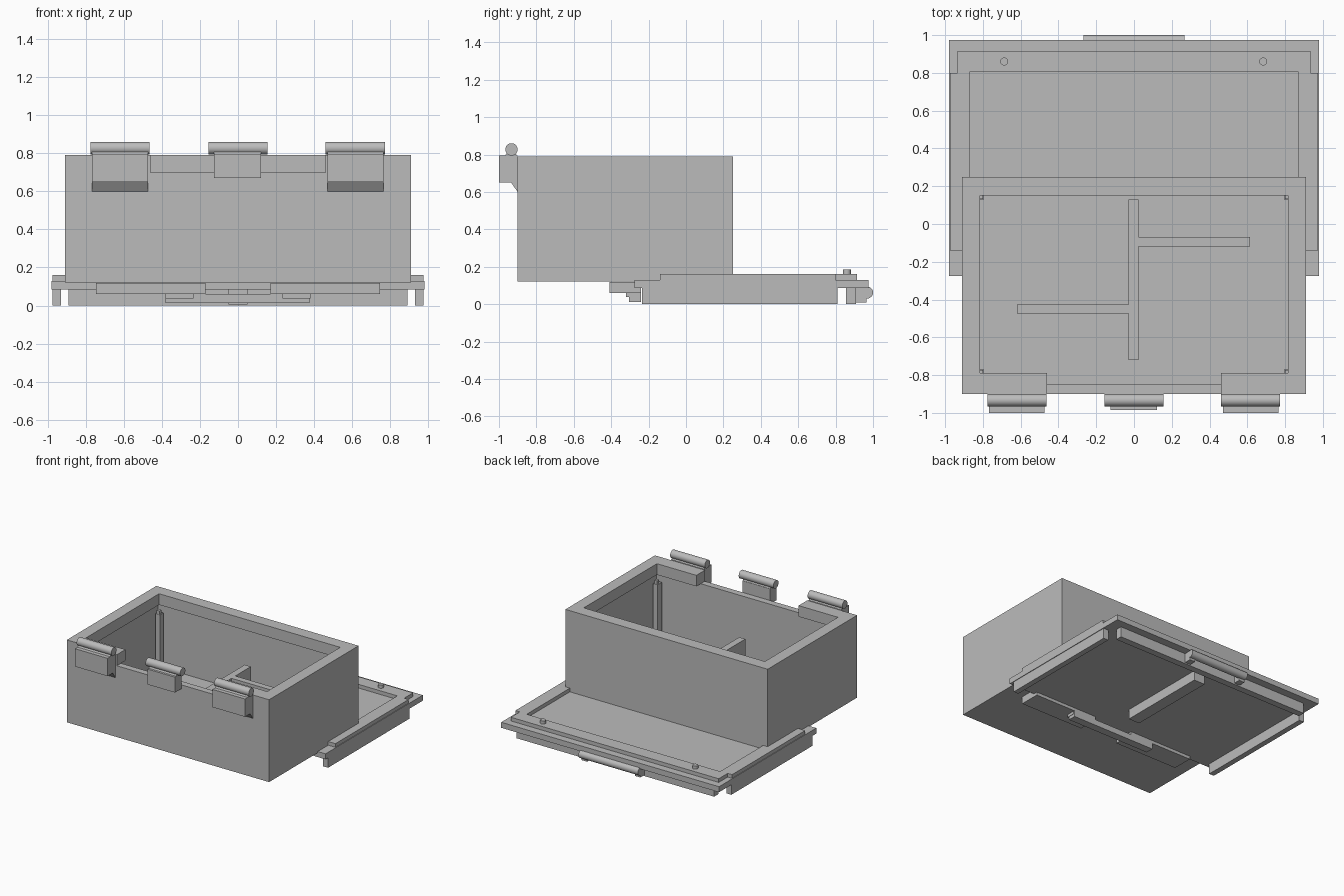
import bpy, bmesh, math
from mathutils import Vector

if "Cube" in bpy.data.objects:
    bpy.data.objects.remove(bpy.data.objects["Cube"])

grey = bpy.data.materials.new("plain grey")
grey.diffuse_color = (0.5, 0.5, 0.5, 1)
grey.use_nodes = True
grey.node_tree.nodes["Principled BSDF"].inputs["Base Color"].default_value = grey.diffuse_color


def finish(name, bm):
    bmesh.ops.recalc_face_normals(bm, faces=bm.faces)
    me = bpy.data.meshes.new(name)
    bm.to_mesh(me)
    bm.free()
    ob = bpy.data.objects.new(name, me)
    me.materials.append(grey)
    bpy.context.collection.objects.link(ob)
    return ob


def prism(name, pts, axis, lo, hi):
    """Extrude a flat outline: 'z' takes (x, y) points, 'x' takes (y, z) points."""
    bm = bmesh.new()
    place = (lambda p: (p[0], p[1], lo)) if axis == 'z' else (lambda p: (lo, p[0], p[1]))
    face = bm.faces.new([bm.verts.new(place(p)) for p in pts])
    ext = bmesh.ops.extrude_face_region(bm, geom=[face])
    move = Vector((0, 0, hi - lo)) if axis == 'z' else Vector((hi - lo, 0, 0))
    bmesh.ops.translate(bm, vec=move,
                        verts=[g for g in ext['geom'] if isinstance(g, bmesh.types.BMVert)])
    return finish(name, bm)


def box(name, x, y, z):
    return prism(name, [(x[0], y[0]), (x[1], y[0]), (x[1], y[1]), (x[0], y[1])], 'z', *z)


def sides(name, x, y, z):
    """The same box on the right and mirrored on the left."""
    box(name + "_right", x, y, z)
    box(name + "_left", (-x[1], -x[0]), y, z)


def rod(name, loc, r, length, along_x=True):
    rot = (0, math.pi / 2, 0) if along_x else (0, 0, 0)
    bpy.ops.mesh.primitive_cylinder_add(vertices=40, radius=r, depth=length,
                                        location=loc, rotation=rot)
    ob = bpy.context.object
    ob.name = name
    ob.data.materials.append(grey)
    bpy.ops.object.shade_smooth_by_angle()


# Case body: open tray with even walls
bm = bmesh.new()
bmesh.ops.create_cube(bm, size=1)
for v in bm.verts:
    v.co = Vector((v.co.x * 1.82, v.co.y * 1.15 - 0.325, 0.12 if v.co.z < 0 else 0.70))
top = max(bm.faces, key=lambda f: f.calc_center_median().z)
bmesh.ops.inset_region(bm, faces=[top], thickness=0.075)
down = bmesh.ops.extrude_face_region(bm, geom=[top])
bmesh.ops.translate(bm, vec=(0, 0, -0.53),
                    verts=[g for g in down['geom'] if isinstance(g, bmesh.types.BMVert)])
if top.is_valid:
    bmesh.ops.delete(bm, geom=[top], context='FACES_ONLY')
finish("case_body", bm)

# Thicker rim, open in the middle of the front
half = [(0.46, -0.9), (0.91, -0.9), (0.91, 0.25)]
inner = [(0.815, 0.15), (0.815, -0.79), (0.46, -0.79)]
mirror = lambda pts: [(-x, y) for x, y in reversed(pts)]
prism("case_rim", half + mirror(half) + mirror(inner) + inner, 'z', 0.70, 0.79)

# Corner posts with small pegs
for y0, y1, py in ((0.13, 0.175, 0.145), (-0.825, -0.77, -0.785)):
    sides("corner_post", (0.795, 0.835), (y0, y1), (0.17, 0.63))
    sides("post_peg", (0.80, 0.825), (py - 0.012, py + 0.012), (0.63, 0.66))

# Inner dividers
box("long_divider", (-0.03, 0.025), (-0.72, 0.13), (0.17, 0.43))
box("right_divider", (0.025, 0.615), (-0.12, -0.07), (0.17, 0.43))
box("left_divider", (-0.62, -0.03), (-0.475, -0.425), (0.17, 0.43))

# Front hinges with rods
wedge = [(-0.9, 0.6), (-0.9, 0.795), (-1.0, 0.795), (-1.0, 0.65), (-0.935, 0.65)]
saddle = [(-0.97, 0.79), (-0.9, 0.79), (-0.92, 0.82), (-0.95, 0.82)]
for side, cx in (("left", -0.62), ("right", 0.617)):
    prism("hinge_block_" + side, wedge, 'x', cx - 0.147, cx + 0.147)
    prism("hinge_saddle_" + side, saddle, 'x', cx - 0.147, cx + 0.147)
    rod("hinge_rod_" + side, (cx, -0.933, 0.827), 0.033, 0.312)
box("latch_block", (-0.125, 0.122), (-0.985, -0.9), (0.67, 0.795))
prism("latch_saddle", saddle, 'x', -0.125, 0.122)
rod("latch_rod", (0, -0.933, 0.827), 0.033, 0.312)

# Lid plate and raised frame on it
box("lid_plate", (-0.98, 0.98), (-0.275, 0.975), (0.085, 0.13))
outer = [(0.975, -0.14), (0.975, 0.80), (0.935, 0.80), (0.935, 0.915)]
inner = [(0.87, 0.805), (0.87, -0.14)]
prism("lid_frame", outer + mirror(outer) + mirror(inner) + inner, 'z', 0.13, 0.16)
for side, x in (("left", -0.687), ("right", 0.684)):
    rod("lid_pin_" + side, (x, 0.86, 0.165), 0.021, 0.04, along_x=False)

# Ridges under the lid
sides("side_ridge", (0.93, 0.975), (-0.235, 0.81), (0, 0.09))
box("back_ridge", (-0.89, 0.89), (0.855, 0.91), (0, 0.09))
box("centre_rib", (-0.05, 0.05), (0.0, 0.76), (0.005, 0.09))

# Handle rod at the back of the lid
rod("handle_rod", (0, 0.968, 0.062), 0.032, 0.535)
sides("handle_bracket", (0.215, 0.265), (0.91, 0.965), (0.01, 0.09))

# Front catch plates and bar
sides("catch_plate", (0.172, 0.745), (-0.41, -0.24), (0.06, 0.119))
box("catch_bar", (-0.38, 0.377), (-0.305, -0.24), (0.012, 0.06))
sides("catch_tab", (0.235, 0.38), (-0.32, -0.25), (0.038, 0.062))
